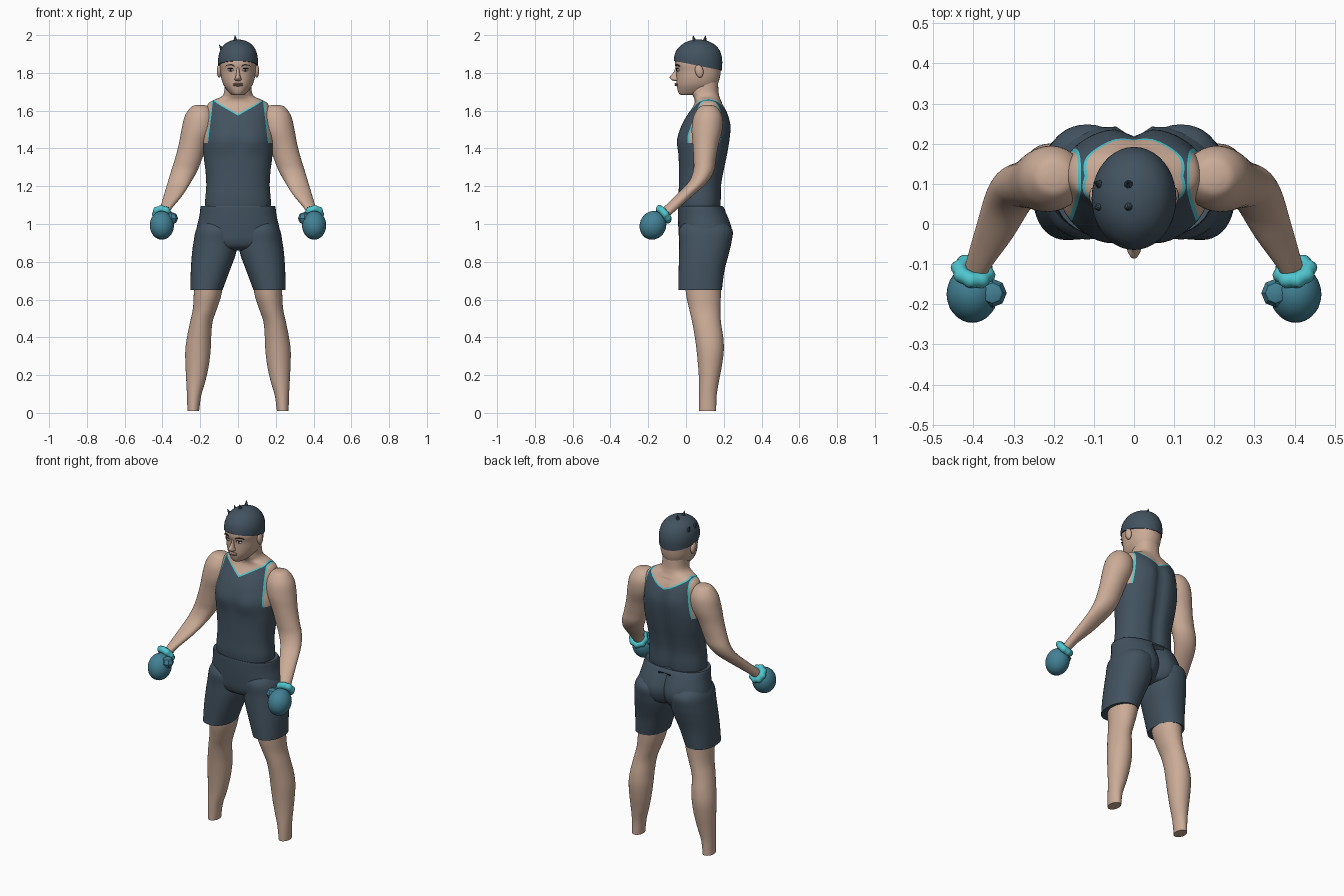
import bpy, bmesh, math
from math import sin, cos, pi, exp
from mathutils import Vector, Matrix

cube = bpy.data.objects.get("Cube")
if cube:
    bpy.data.objects.remove(cube, do_unlink=True)


def material(name, rgb):
    m = bpy.data.materials.new(name)
    m.use_nodes = True
    m.diffuse_color = (*rgb, 1)
    m.node_tree.nodes["Principled BSDF"].inputs["Base Color"].default_value = (*rgb, 1)
    return m


SUIT = material("dark slate cloth", (0.055, 0.085, 0.115))
SKIN = material("skin", (0.60, 0.41, 0.31))
TEAL = material("bright teal", (0.08, 0.56, 0.62))
GLOVE = material("glove blue", (0.055, 0.22, 0.30))
DARK = material("brow dark", (0.025, 0.025, 0.03))
WHITE = material("eye white", (0.55, 0.52, 0.50))
LIP = material("lip", (0.42, 0.23, 0.18))


def finish(bm, name, mats, angle=40):
    bmesh.ops.recalc_face_normals(bm, faces=bm.faces)
    me = bpy.data.meshes.new(name)
    bm.to_mesh(me)
    bm.free()
    ob = bpy.data.objects.new(name, me)
    bpy.context.collection.objects.link(ob)
    for m in mats:
        me.materials.append(m)
    bpy.ops.object.select_all(action='DESELECT')
    ob.select_set(True)
    bpy.context.view_layer.objects.active = ob
    bpy.ops.object.shade_smooth_by_angle(angle=math.radians(angle))
    return ob


def spline(p, q, r, s, t):
    return 0.5 * (2*q + (r-p)*t + (2*p-5*q+4*r-s)*t*t + (3*q-p-3*r+s)*t**3)


def loft(rings, side=1, power=2.0, steps=5, segs=40):
    """Stack of smooth rings, each given as z, x0, x1, y0, y1."""
    dense = []
    for i in range(len(rings) - 1):
        four = [rings[max(0, min(len(rings) - 1, i + k))] for k in (-1, 0, 1, 2)]
        dense += [[spline(*v, j / steps) for v in zip(*four)] for j in range(steps)]
    dense.append(rings[-1])
    bm = bmesh.new()
    loops = []
    for z, x0, x1, y0, y1 in dense:
        loop = []
        for k in range(segs):
            c, s = cos(2*pi*k/segs), sin(2*pi*k/segs)
            x = (x0+x1)/2 + (x1-x0)/2 * math.copysign(abs(c)**(2/power), c)
            y = (y0+y1)/2 + (y1-y0)/2 * math.copysign(abs(s)**(2/power), s)
            loop.append(bm.verts.new((side*x, y, z)))
        loops.append(loop)
    for a, b in zip(loops, loops[1:]):
        for k in range(segs):
            n = (k + 1) % segs
            bm.faces.new((a[k], a[n], b[n], b[k]))
    bm.faces.new(loops[0])
    bm.faces.new(loops[-1])
    return bm


def centred(rings):
    return [(z, -h, h, y0, y1) for z, h, y0, y1 in rings]


def ball(name, mat, centre, size, segs=24, turn=None):
    bm = bmesh.new()
    bmesh.ops.create_uvsphere(bm, u_segments=segs, v_segments=segs//2, radius=1)
    m = Matrix.Translation(centre) @ (turn or Matrix()) @ Matrix.Diagonal((*size, 1))
    bm.transform(m)
    return finish(bm, name, [mat])


def slice_faces(bm, co, no, keep):
    faces = [f for f in bm.faces if keep(f.calc_center_median())]
    geom = faces + list({e for f in faces for e in f.edges}) + list({v for f in faces for v in f.verts})
    bmesh.ops.bisect_plane(bm, geom=geom, plane_co=co, plane_no=no, dist=1e-5)


# Torso and neck in one skin, with the vest cut into it
torso = loft(centred([
    (1.05, .17, -.03, .18), (1.12, .174, -.04, .188), (1.2, .168, -.038, .19),
    (1.28, .172, -.038, .203), (1.36, .182, -.04, .22), (1.45, .187, -.045, .235),
    (1.52, .175, -.025, .24), (1.57, .17, .002, .228), (1.61, .168, .03, .21),
    (1.64, .155, .045, .192), (1.66, .12, .045, .182), (1.675, .087, .038, .177),
    (1.7, .073, .026, .172), (1.75, .07, .025, .17)]), power=2.3, segs=56)
for v in torso.verts:
    x, y, z = v.co
    if y > .12 and z < 1.64:
        v.co.y -= .022 * exp(-(x/.03)**2) * min(1, (1.66 - z) * 8)
    elif y < .08:
        v.co.y -= .008 * exp(-((abs(x)-.08)/.05)**2 - ((z-1.43)/.05)**2)
        v.co.y += .006 * exp(-(x/.015)**2 - ((z-1.43)/.08)**2)


def neck_height(p):
    lead = p.y - .02 if p.y < .12 else .22 - p.y
    return p.z - 1.585 - .45*abs(p.x) - .25*lead


def arm_reach(p):
    return abs(p.x) + .12*(p.z - 1.56) - .15


ARMPIT = 1.43
slice_faces(torso, (0, .12, 0), (0, 1, 0), lambda p: p.z > 1.5)
slice_faces(torso, (0, 0, ARMPIT), (0, 0, 1), lambda p: True)
for s in (1, -1):
    for drop in (0, .007):
        for back in (False, True):
            slope = .25 if back else -.25
            slice_faces(torso, (0, .2 if back else .02, (1.59 if back else 1.585) - drop),
                        (-.45*s, slope, 1),
                        lambda p: p.x*s > 0 and (p.y > .12) == back and p.z > 1.53)
        slice_faces(torso, (s*(.15 - drop), 0, 1.56), (s, 0, .12),
                    lambda p: p.x*s > 0 and ARMPIT < p.z < 1.66)
for f in torso.faces:
    p = f.calc_center_median()
    n, a = neck_height(p), arm_reach(p)
    if n > 0 or (a > 0 and p.z > ARMPIT):
        f.material_index = 1
    elif n > -.007 or (a > -.007 and p.z > ARMPIT):
        f.material_index = 2
finish(torso, "torso_with_vest", [SUIT, SKIN, TEAL], 60)

# Shorts: hips plus two legs
hips = loft(centred([
    (1.093, .192, -.04, .19), (1.09, .198, -.043, .198), (1.04, .205, -.043, .226),
    (.97, .22, -.04, .248), (.91, .215, -.034, .235), (.875, .15, -.015, .2),
    (.86, .06, .03, .13)]), power=2.3)
for v in hips.verts:
    if v.co.y > .1 and v.co.z < 1.07:
        v.co.y -= .035 * exp(-(v.co.x/.03)**2)
finish(hips, "shorts_hips", [SUIT])

LEG_CLOTH = [(1.02, .05, .19, .0, .19), (.97, .01, .222, -.036, .245), (.9, .005, .236, -.036, .24),
             (.84, .012, .244, -.037, .226), (.75, .045, .25, -.039, .203), (.65, .082, .252, -.04, .19)]
LEG = [(.75, .07, .23, -.01, .19), (.63, .087, .234, .0, .185), (.55, .112, .239, .017, .182),
       (.48, .135, .254, .033, .185), (.4, .142, .27, .047, .197), (.33, .145, .279, .056, .2),
       (.25, .155, .278, .064, .19), (.17, .172, .274, .069, .175), (.09, .195, .27, .07, .162),
       (.01, .206, .268, .07, .16)]
ARM = [(1.63, .185, .22, .1, .13), (1.618, .15, .25, .07, .165), (1.57, .125, .282, .04, .192),
       (1.5, .13, .299, .03, .192), (1.42, .165, .314, .036, .172), (1.34, .192, .335, .04, .158),
       (1.28, .216, .354, .038, .148), (1.22, .25, .372, .012, .112), (1.15, .295, .393, -.055, .035),
       (1.08, .352, .414, -.127, -.045), (1.04, .37, .425, -.165, -.09)]

for s, word in ((1, "left"), (-1, "right")):
    finish(loft(LEG_CLOTH, s, 2.2), word + "_shorts_leg", [SUIT])
    finish(loft(LEG, s), word + "_leg", [SKIN])
    finish(loft(ARM, s), word + "_arm", [SKIN])

    # Boxing glove, thumb and padded cuff
    along = Vector((.15*s, -.62, -.5)).to_track_quat('Z', 'Y').to_matrix().to_4x4()
    ball(word + "_glove", GLOVE, (.403*s, -.175, .993), (.064, .07, .077), 28,
         Matrix.Rotation(-.4, 4, 'X'))
    ball(word + "_glove_thumb", GLOVE, (.353*s, -.172, 1.03), (.036, .036, .034), 8)
    bm = bmesh.new()
    bmesh.ops.create_circle(bm, segments=10, radius=.02)
    bm.transform(Matrix.Translation((.034, 0, 0)) @ Matrix.Rotation(pi/2, 4, 'X'))
    bmesh.ops.spin(bm, geom=bm.edges[:], cent=(0, 0, 0), axis=(0, 0, 1),
                   angle=2*pi, steps=32, use_merge=True)
    bmesh.ops.remove_doubles(bm, verts=bm.verts, dist=1e-4)
    for v in bm.verts:
        swell = 1 + .06 * cos(8 * math.atan2(v.co.y, v.co.x))
        v.co.x *= swell
        v.co.y *= swell
    bm.transform(Matrix.Translation((.401*s, -.118, 1.052)) @ along)
    finish(bm, word + "_glove_cuff", [TEAL])

    # Ear, eye and brow
    ball(word + "_ear", SKIN, (.099*s, .07, 1.81), (.013, .022, .036), 16, Matrix.Rotation(.2, 4, 'X'))
    ball(word + "_eye", WHITE, (.039*s, -.043, 1.815), (.017, .008, .007), 16, Matrix.Rotation(-.35*s, 4, 'Z').inverted())
    ball(word + "_iris", DARK, (.039*s, -.049, 1.815), (.007, .004, .006), 12)
    ball(word + "_upper_lid", DARK, (.04*s, -.046, 1.823), (.019, .007, .002), 12, Matrix.Rotation(.35*s, 4, 'Z'))
    bm = bmesh.new()
    bmesh.ops.create_cube(bm, size=1)
    bmesh.ops.subdivide_edges(bm, edges=bm.edges, cuts=6, use_grid_fill=True)
    for v in bm.verts:
        t = v.co.x
        v.co = (s*(.042 + .048*t), -.0515 + .016*(t + .5)**2 + .008*v.co.y,
                1.843 - .03*t*t + .008*v.co.z*(.8 - t))
    finish(bm, word + "_brow", [DARK])

# Head
finish(loft(centred([
    (1.682, .018, -.022, .03), (1.687, .036, -.034, .09), (1.705, .055, -.043, .14),
    (1.735, .076, -.049, .165), (1.77, .088, -.05, .178), (1.81, .093, -.051, .184),
    (1.85, .097, -.058, .185), (1.9, .09, -.045, .175), (1.93, .06, 0, .13)]), power=2.15), "head", [SKIN])
finish(loft(centred([(1.83, .007, -.055, -.03), (1.8, .009, -.068, -.03), (1.778, .014, -.086, -.03),
                     (1.765, .019, -.079, -.03), (1.757, .012, -.064, -.03)]), segs=20), "nose", [SKIN])
for word, z, depth in (("upper_lip", 1.742, .015), ("lower_lip", 1.734, .0135)):
    ball(word, LIP, (0, -.047, z), (.026, depth, .005), 16)

# Close cap with a tilted rim
cap = loft(centred([
    (1.79, .1, -.058, .186), (1.83, .104, -.063, .191), (1.875, .105, -.064, .191), (1.915, .096, -.053, .18),
    (1.945, .078, -.028, .157), (1.964, .053, .002, .127), (1.974, .025, .035, .096),
    (1.976, .004, .061, .07)]))
bmesh.ops.bisect_plane(cap, geom=cap.verts[:] + cap.edges[:] + cap.faces[:], plane_co=(0, .065, 1.838),
                       plane_no=(0, .2, 1), clear_inner=True)
bmesh.ops.holes_fill(cap, edges=[e for e in cap.edges if e.is_boundary])
finish(cap, "cap", [SUIT])

# Small tufts standing on one side of the cap
for i, (x, z) in enumerate(((-.014, 1.965), (-.088, 1.918))):
    for j, y in enumerate((.042, .1)):
        bm = bmesh.new()
        bmesh.ops.create_cone(bm, cap_ends=True, segments=8, radius1=.017, radius2=.001, depth=.045)
        lean = Vector((x, y - .07, .14)).to_track_quat('Z', 'Y').to_matrix().to_4x4()
        bm.transform(Matrix.Translation((x, y, z + .012)) @ lean)
        finish(bm, f"cap_tuft_{i}_{j}", [SUIT])
